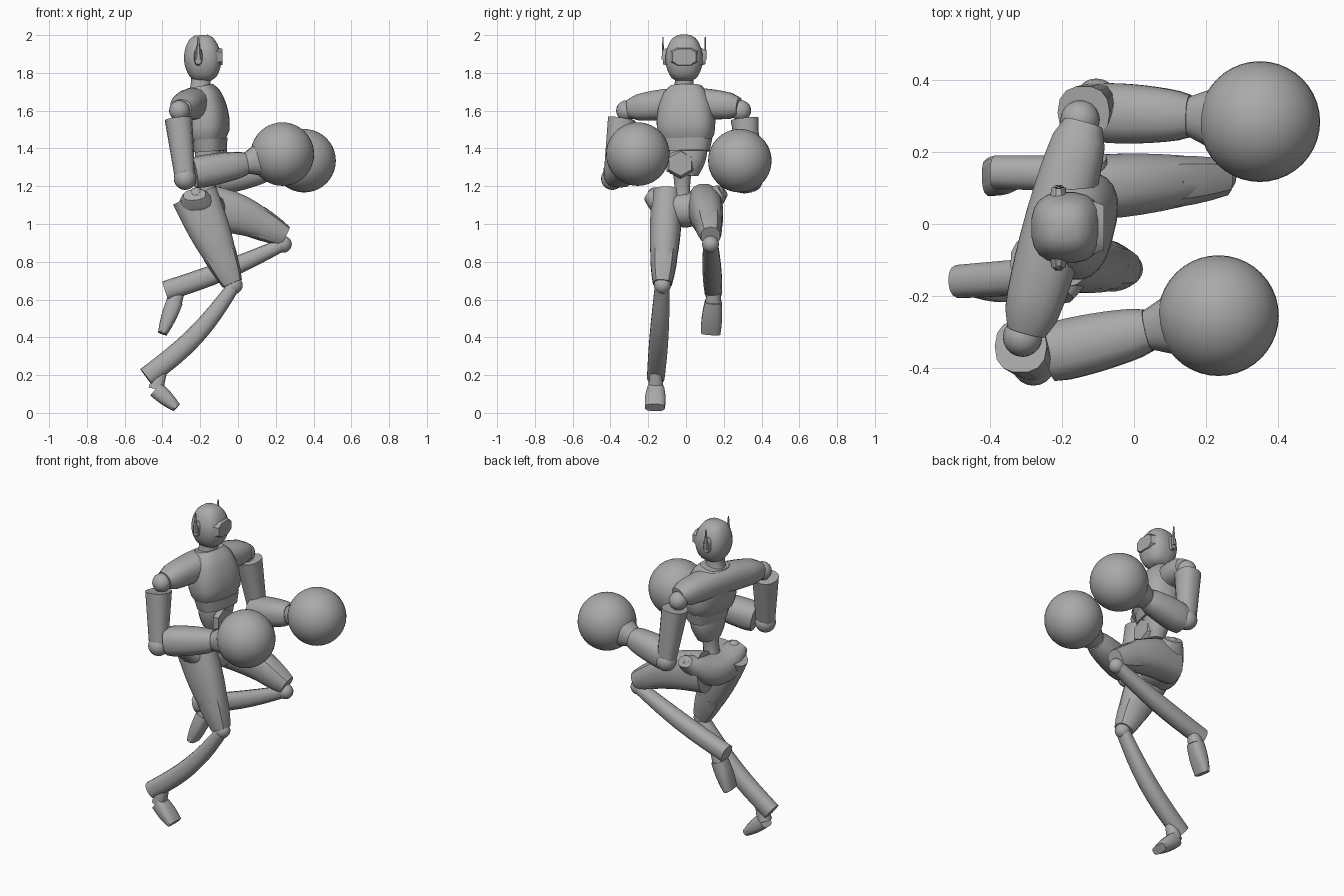
import bpy, bmesh, math
from mathutils import Vector, Matrix

if "Cube" in bpy.data.objects:
    bpy.data.objects.remove(bpy.data.objects["Cube"])

grey = bpy.data.materials.new("plain grey")
grey.use_nodes = True
grey.diffuse_color = (0.4, 0.4, 0.4, 1)
grey.node_tree.nodes["Principled BSDF"].inputs["Base Color"].default_value = grey.diffuse_color

FORWARD, SIDEWAYS = Vector((1, 0, 0)), Vector((0, 1, 0))
TWISTED = Vector((.25, 1, 0)).normalized()
STRAIGHT = Vector((0, 0, 0))


def finish(name, bm):
    bmesh.ops.recalc_face_normals(bm, faces=bm.faces)
    mesh = bpy.data.meshes.new(name)
    bm.to_mesh(mesh)
    bm.free()
    part = bpy.data.objects.new(name, mesh)
    bpy.context.collection.objects.link(part)
    mesh.materials.append(grey)
    bpy.ops.object.select_all(action="DESELECT")
    part.select_set(True)
    bpy.context.view_layer.objects.active = part
    bpy.ops.object.shade_smooth_by_angle(angle=math.radians(40))


def rounded(value, power):
    return math.copysign(abs(value) ** (2 / power), value)


def limb(name, start, end, first, last, bulge=0, bow=STRAIGHT, across=SIDEWAYS,
         sides=16, steps=8, fullness=1, power=2.4):
    """Tapered, swelling bar from start to end; sizes are (half width, half depth)."""
    start, end, bow = Vector(start), Vector(end), Vector(bow)
    first, last = Vector(first), Vector(last)
    bm = bmesh.new()
    rings = []
    for step in range(steps + 1):
        t = step / steps
        swell = max(math.sin(math.pi * t), 0)
        centre = start.lerp(end, t) + bow * swell
        along = (end - start + bow * math.pi * math.cos(math.pi * t)).normalized()
        u = (across - along * across.dot(along)).normalized()
        v = along.cross(u)
        width, depth = first.lerp(last, t) + Vector((bulge, bulge)) * swell ** fullness
        ring = []
        for side in range(sides):
            angle = math.tau * (side + .5) / sides
            ring.append(bm.verts.new(centre + u * width * rounded(math.cos(angle), power)
                                     + v * depth * rounded(math.sin(angle), power)))
        rings.append(ring)
    for low, high in zip(rings, rings[1:]):
        for side in range(sides):
            after = (side + 1) % sides
            bm.faces.new((low[side], low[after], high[after], high[side]))
    bm.faces.new(rings[0])
    bm.faces.new(rings[-1])
    finish(name, bm)


def ball(name, centre, radius, segments=20):
    bm = bmesh.new()
    bmesh.ops.create_uvsphere(bm, u_segments=segments, v_segments=segments // 2,
                              radius=radius, matrix=Matrix.Translation(centre))
    finish(name, bm)


# Torso, with the shoulder line turned against the hips
limb("chest", (-.15, 0, 1.44), (-.2, 0, 1.73), (.13, .08), (.085, .065), .043,
     across=TWISTED, sides=24, fullness=.55, power=2.7)
limb("rib_band", (-.145, 0, 1.385), (-.15, 0, 1.45), (.125, .078), (.14, .085),
     across=TWISTED, sides=24, steps=1, power=2.7)
limb("abdomen", (-.155, -.01, 1.26), (-.15, 0, 1.4), (.075, .05), (.115, .07), .01,
     across=TWISTED)
limb("belly_plate", (-.1, -.03, 1.32), (-.075, -.03, 1.32), (.085, .08), (.068, .065),
     sides=6, steps=1, power=2)
limb("waist", (-.17, -.02, 1.1), (-.155, -.02, 1.27), (.055, .06), (.05, .05), -.01)
limb("shoulder_yoke", (-.3, -.3, 1.61), (-.14, .28, 1.62), (.055, .05), (.055, .05),
     .035, bow=(0, 0, .023), across=FORWARD, steps=12, fullness=.4)

# Head
limb("neck", (-.2, -.01, 1.7), (-.195, -.01, 1.8), (.06, .06), (.05, .055), -.005)
limb("head", (-.18, -.01, 1.757), (-.195, -.01, 2), (.04, .04), (.035, .035), .062,
     sides=20, steps=14, fullness=.55, power=2.6)
limb("visor", (-.12, -.01, 1.885), (-.083, -.01, 1.885), (.08, .055), (.065, .045),
     sides=8, steps=1, power=3)
for label, side in (("left", 1), ("right", -1)):
    inner, outer = -.01 + side * .085, -.01 + side * .112
    limb(label + "_ear_disc", (-.21, inner, 1.885), (-.21, outer, 1.885),
         (.025, .05), (.02, .04), across=FORWARD, sides=12, steps=1)
    limb(label + "_antenna", (-.21, outer, 1.87), (-.21, outer, 1.99),
         (.008, .016), (.003, .004), sides=6, steps=1)

# Arms: shoulder, cuff, elbow, forearm back, wrist and round hand
arms = {
    "right": ((-.31, -.315, 1.6), (-.315, -.34, 1.555), (-.28, -.39, 1.24),
              (-.235, -.36, 1.27), (.04, -.295, 1.32), (.235, -.255, 1.37)),
    "left": ((-.15, .29, 1.6), (-.14, .31, 1.555), (-.105, .345, 1.23),
             (-.1, .31, 1.24), (.155, .3, 1.29), (.35, .285, 1.335)),
}
for label, joints in arms.items():
    shoulder, cuff, elbow, back, wrist, hand = (Vector(joint) for joint in joints)
    ball(label + "_shoulder_joint", shoulder, .055)
    limb(label + "_upper_arm", cuff, cuff.lerp(elbow, .93), (.075, .073), (.05, .055),
         sides=14)
    ball(label + "_elbow_joint", elbow, .06)
    limb(label + "_forearm", back, wrist, (.08, .08), (.06, .06), .012,
         sides=14, fullness=.5)
    limb(label + "_wrist", wrist, wrist.lerp(hand, .4), (.056, .054), (.09, .09))
    ball(label + "_hand_ball", hand, .168, 40)

# Hips
limb("pelvis", (-.23, -.2, 1.155), (-.13, .195, 1.175), (.06, .035), (.055, .035),
     .06, bow=(-.01, 0, -.09), across=FORWARD, steps=12, fullness=.8)
ball("left_hip_joint", (-.14, .165, 1.165), .04, 12)
ball("right_hip_joint", (-.22, -.165, 1.155), .04, 12)

# Legs: sizes are shared, poses differ
legs = {
    "right": dict(hip=(-.23, -.1, 1.15), knee=(-.03, -.125, .685), ball=(-.02, -.125, .675),
                  heel=(-.485, -.16, .19), ankle=(-.41, -.16, .22), instep=(-.435, -.16, .125),
                  toe=(-.325, -.165, .028), top=(.08, .125), rise=STRAIGHT,
                  shin_bow=(.025, 0, -.025)),
    "left": dict(hip=(-.2, .095, 1.09), knee=(.25, .13, .935), ball=(.24, .13, .893),
                 heel=(-.385, .145, .645), ankle=(-.31, .15, .67), instep=(-.335, .145, .59),
                 toe=(-.4, .13, .42), top=(.09, .125), rise=(0, 0, .03),
                 shin_bow=(0, 0, -.015)),
}
for label, leg in legs.items():
    hip, knee = Vector(leg["hip"]), Vector(leg["knee"])
    limb(label + "_thigh", hip, hip.lerp(knee, .93), leg["top"], (.055, .06), .014,
         bow=leg["rise"])
    limb(label + "_knee_cuff", hip.lerp(knee, .66) + Vector(leg["rise"]) * .8, knee,
         (.075, .09), (.052, .055), .004, sides=10, steps=3)
    ball(label + "_knee_joint", leg["ball"], .045)
    limb(label + "_shin", leg["ball"], leg["heel"], (.04, .034), (.047, .053), .007,
         bow=leg["shin_bow"], sides=14)
    limb(label + "_ankle", leg["ankle"], leg["instep"], (.03, .035), (.043, .04), steps=2)
    limb(label + "_foot", leg["instep"], leg["toe"], (.045, .045), (.053, .025), .006,
         sides=12, steps=4, power=3)
